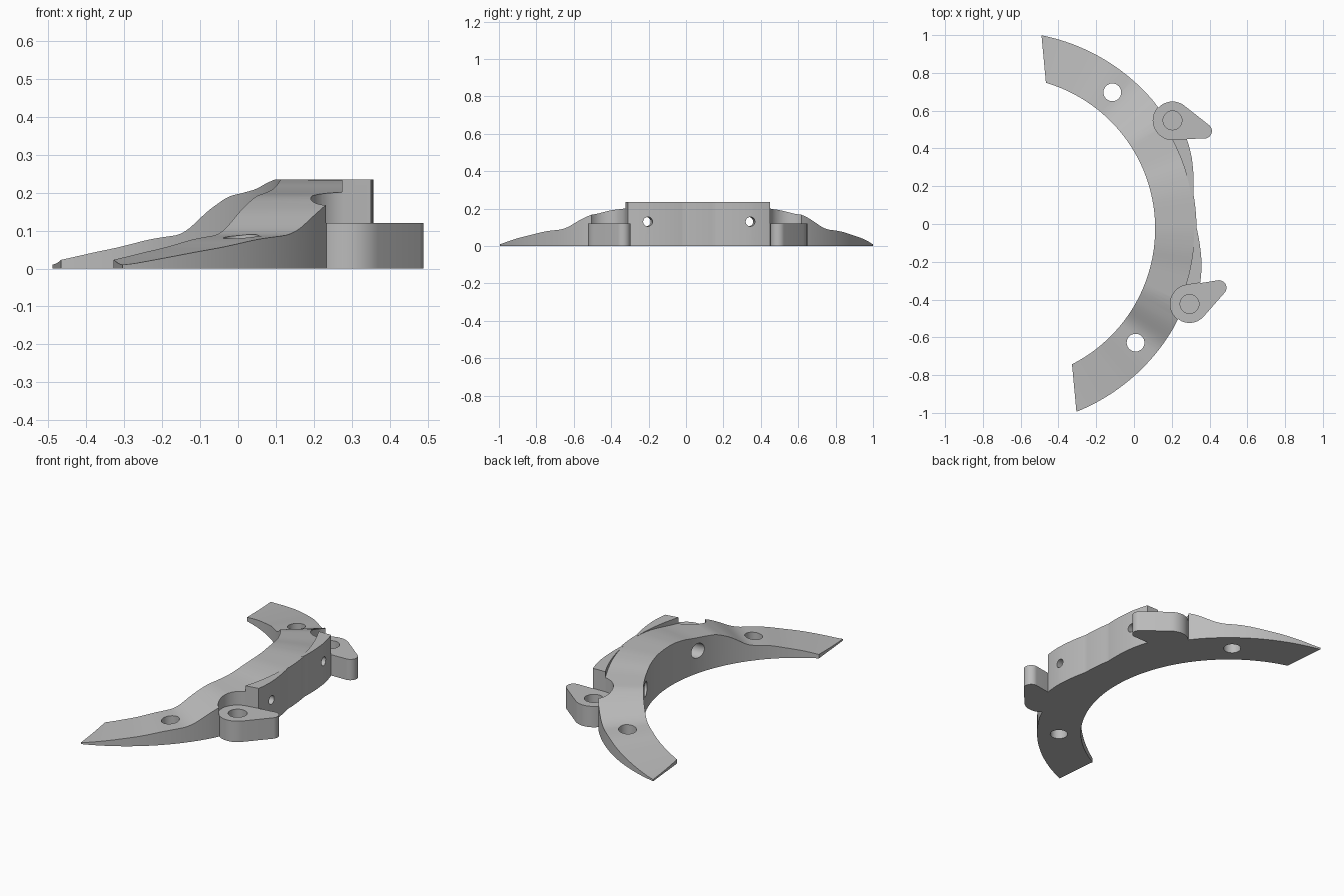
import bpy, bmesh, math
from mathutils import Matrix, Vector

if "Cube" in bpy.data.objects:
    bpy.data.objects.remove(bpy.data.objects["Cube"])

grey = bpy.data.materials.new("matte_grey")
grey.use_nodes = True
grey.diffuse_color = (0.5, 0.5, 0.5, 1)
grey.node_tree.nodes["Principled BSDF"].inputs["Base Color"].default_value = (0.5, 0.5, 0.5, 1)

R_IN, R_OUT = 0.805, 1.044
PLACE = Matrix.Translation((-0.693, -0.025, 0)) @ Matrix.Rotation(math.radians(5.3), 4, 'Z')

# Height of the arc by angle, and outer radius of the pads by angle
HEIGHT = [(0, .235), (6, .235), (12, .226), (18, .209), (25, .197), (29, .19), (35.5, .15),
          (38, .125), (42, .09), (46, .084), (50, .077), (57, .055), (61, .045), (73, .009), (90, .009)]
PAD = [(4, 1.02), (8, 1.037), (15.5, 1.068), (19, 1.078), (21.5, 1.084), (26, 1.09)]


def lerp(table, a):
    for (a0, v0), (a1, v1) in zip(table, table[1:]):
        if a <= a1:
            return v0 + (v1 - v0) * max(0, a - a0) / (a1 - a0)
    return table[-1][1]


def top_height(a):
    return sum(lerp(HEIGHT, abs(a) + d) for d in (-1.5, 0, 1.5)) / 3


def body_radius(a):
    return lerp([(0, 1.024), (10, 1.024), (35, R_OUT), (90, R_OUT)], abs(a))


def finish(name, bm):
    bmesh.ops.recalc_face_normals(bm, faces=bm.faces)
    mesh = bpy.data.meshes.new(name)
    bm.to_mesh(mesh)
    bm.free()
    mesh.materials.append(grey)
    obj = bpy.data.objects.new(name, mesh)
    bpy.context.collection.objects.link(obj)
    return obj


def sweep(name, start, end, inner, outer, top, end_plane=None):
    """Rectangular section swept around the arc."""
    bm = bmesh.new()
    rings = []
    steps = int((end - start) / 1.25)
    for i in range(steps + 1):
        a = start + (end - start) * i / steps
        c, s = math.cos(math.radians(a)), math.sin(math.radians(a))
        corners = [(inner, 0), (outer(a), 0), (outer(a), top(a)), (inner, top(a))]
        rings.append([bm.verts.new((r * c, r * s, z)) for r, z in corners])
    for p, q in zip(rings, rings[1:]):
        for k in range(4):
            bm.faces.new((p[k], p[(k + 1) % 4], q[(k + 1) % 4], q[k]))
    bm.faces.new(rings[0])
    bm.faces.new(rings[-1])
    if end_plane:
        # Straight cut across both tips
        bmesh.ops.bisect_plane(bm, geom=bm.verts[:] + bm.edges[:] + bm.faces[:],
                               plane_co=(end_plane, 0, 0), plane_no=(1, 0, 0), clear_inner=True)
        bmesh.ops.holes_fill(bm, edges=[e for e in bm.edges if e.is_boundary])
    return finish(name, bm)


def polar(r, a):
    return Vector((r * math.cos(math.radians(a)), r * math.sin(math.radians(a)), 0))


def lug(name, side, z0, z1, grow=0.0):
    """Teardrop plate: the outline around a big and a small circle."""
    big, small = polar(1.0645, 27.3 * side), polar(1.1845, 20.6 * side)
    rb, rs = 0.1 + grow, 0.04 + grow
    d = small - big
    heading = math.atan2(d.y, d.x)
    spread = math.acos((rb - rs) / d.length)
    outline = []
    for centre, r, a0, a1, n in ((small, rs, -spread, spread, 14),
                                 (big, rb, spread, 2 * math.pi - spread, 36)):
        for i in range(n + 1):
            a = heading + a0 + (a1 - a0) * i / n
            outline.append(centre + r * Vector((math.cos(a), math.sin(a), 0)))
    bm = bmesh.new()
    base = bm.faces.new([bm.verts.new((p.x, p.y, z0)) for p in outline])
    up = bmesh.ops.extrude_face_region(bm, geom=[base])["geom"]
    bmesh.ops.translate(bm, vec=(0, 0, z1 - z0), verts=[v for v in up if isinstance(v, bmesh.types.BMVert)])
    return finish(name, bm)


def rod(name, r, start, end):
    """Cylinder between two points."""
    start, end = Vector(start), Vector(end)
    axis = end - start
    bm = bmesh.new()
    turn = Vector((0, 0, 1)).rotation_difference(axis).to_matrix().to_4x4()
    bmesh.ops.create_cone(bm, cap_ends=True, segments=40, radius1=r, radius2=r, depth=axis.length,
                          matrix=Matrix.Translation((start + end) / 2) @ turn)
    return finish(name, bm)


def combine(target, tool, operation):
    bpy.context.view_layer.objects.active = target
    mod = target.modifiers.new(operation, 'BOOLEAN')
    mod.operation, mod.object, mod.solver = operation, tool, 'EXACT'
    bpy.ops.object.modifier_apply(modifier=mod.name)
    bpy.data.objects.remove(tool)


# Curved body with raised outer pads
bracket = sweep("curved_bracket", -77.5, 77.5, R_IN, body_radius, top_height, end_plane=0.297)
for side in (1, -1):
    lo, hi = sorted((4 * side, 26.5 * side))
    pad = sweep("outer_pad", lo, hi, 1.012, lambda a: lerp(PAD, abs(a)), lambda a: 0.2355)
    combine(bracket, pad, 'UNION')

for side in (1, -1):
    # Notch above each lug, then the lug
    combine(bracket, lug("lug_notch", side, 0.12, 0.4, 0.002), 'DIFFERENCE')
    combine(bracket, lug("hinge_lug", side, 0, 0.1205), 'UNION')
    # Blind lug hole and through hole in the arm
    p = polar(1.0645, 27.3 * side)
    combine(bracket, rod("lug_hole", 0.05, (p.x, p.y, 0.04), (p.x, p.y, 0.3)), 'DIFFERENCE')
    p = polar(0.925, 46 * side)
    combine(bracket, rod("arm_hole", 0.047, (p.x, p.y, -0.1), (p.x, p.y, 0.3)), 'DIFFERENCE')
    # Horizontal screw hole with a wider inner bore
    v = 0.275 * side
    combine(bracket, rod("screw_hole", 0.025, (0.6, v, 0.13), (1.2, v, 0.13)), 'DIFFERENCE')
    combine(bracket, rod("screw_bore", 0.042, (0.6, v, 0.13), (0.92, v, 0.13)), 'DIFFERENCE')

# Place and shade
bracket.data.transform(PLACE)
bpy.ops.object.select_all(action='DESELECT')
bracket.select_set(True)
bpy.context.view_layer.objects.active = bracket
bpy.ops.object.shade_smooth_by_angle(angle=math.radians(25))
